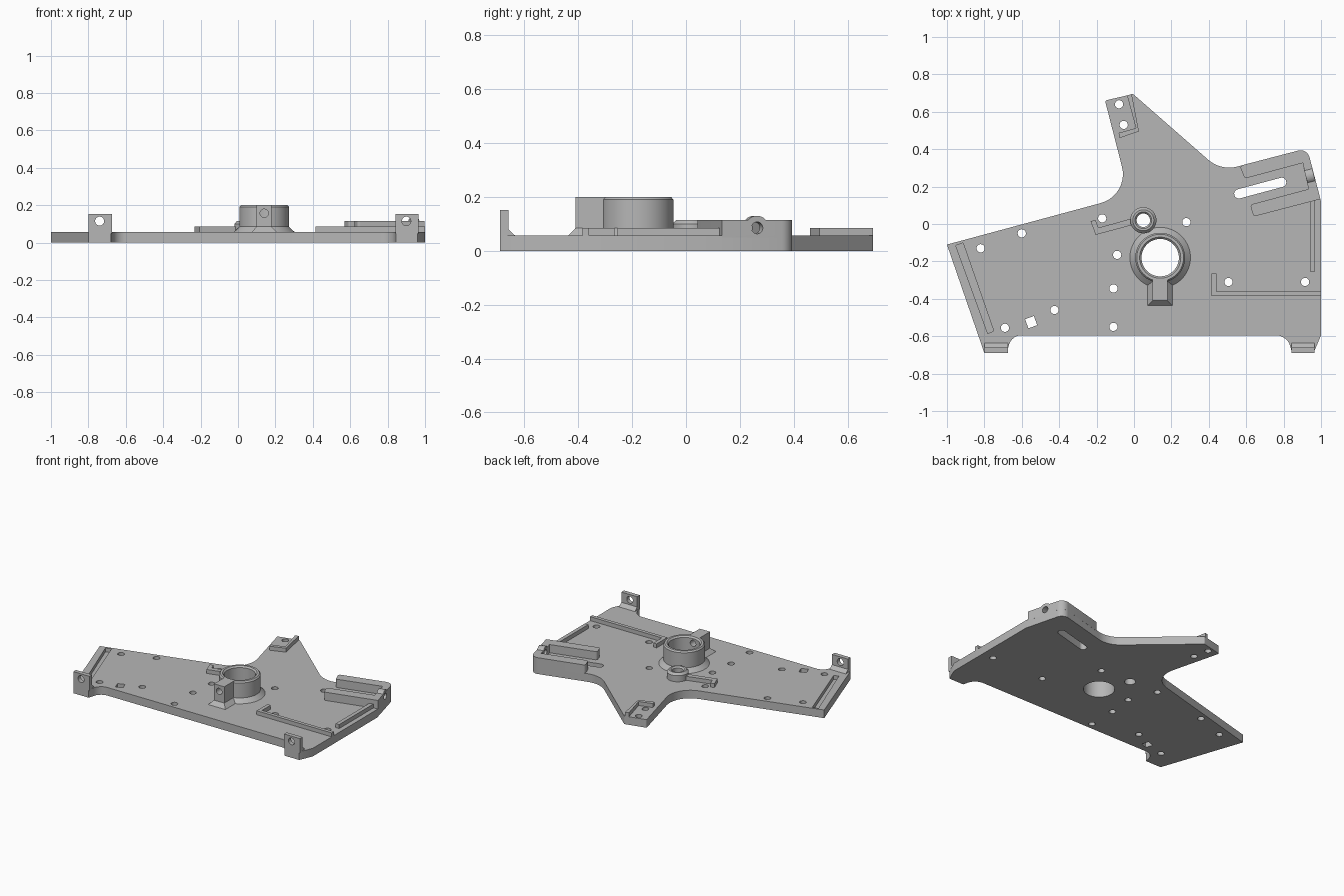
import bpy, bmesh, math
from mathutils import Vector, Matrix

if "Cube" in bpy.data.objects:
    bpy.data.objects.remove(bpy.data.objects["Cube"])

GREY = (0.47, 0.47, 0.47, 1)
metal = bpy.data.materials.new("plain grey")
metal.use_nodes = True
metal.diffuse_color = GREY
metal.node_tree.nodes["Principled BSDF"].inputs["Base Color"].default_value = GREY

TOP = 0.057      # plate top
SINK = 0.05      # raised parts start slightly inside the plate
RAIL = 0.085     # low rail top
TILT = math.radians(15)


def add(name, bm):
    bmesh.ops.recalc_face_normals(bm, faces=bm.faces)
    mesh = bpy.data.meshes.new(name)
    bm.to_mesh(mesh)
    bm.free()
    mesh.materials.append(metal)
    obj = bpy.data.objects.new(name, mesh)
    bpy.context.scene.collection.objects.link(obj)
    return obj


def loft(name, lower, upper):
    """Solid between two matching loops of 3D points."""
    bm = bmesh.new()
    a = [bm.verts.new(p) for p in lower]
    b = [bm.verts.new(p) for p in upper]
    n = len(a)
    bm.faces.new(a)
    bm.faces.new(b)
    for i in range(n):
        j = (i + 1) % n
        bm.faces.new((a[i], a[j], b[j], b[i]))
    return add(name, bm)


def prism(name, pts, z0, z1):
    return loft(name, [(*p[:2], z0) for p in pts], [(*p[:2], z1) for p in pts])


def rounded(corners, steps=10):
    """Outline from (x, y, radius) corners, with arcs at non-zero radii."""
    out = []
    n = len(corners)
    for i, (x, y, r) in enumerate(corners):
        p = Vector((x, y))
        if not r:
            out.append((x, y))
            continue
        a = (Vector(corners[i - 1][:2]) - p).normalized()
        b = (Vector(corners[(i + 1) % n][:2]) - p).normalized()
        half = a.angle(b) / 2
        centre = p + (a + b).normalized() * r / math.sin(half)
        start = p + a * r / math.tan(half) - centre
        end = p + b * r / math.tan(half) - centre
        sweep = start.angle_signed(end)
        for k in range(steps + 1):
            q = centre + Matrix.Rotation(-sweep * k / steps, 2) @ start
            out.append((q.x, q.y))
    return out


def rod(name, centre, radius, length, axis=(0, 0, 1), sides=32):
    bm = bmesh.new()
    turn = Vector((0, 0, 1)).rotation_difference(Vector(axis)).to_matrix().to_4x4()
    bmesh.ops.create_cone(bm, cap_ends=True, segments=sides, radius1=radius, radius2=radius,
                          depth=length, matrix=Matrix.Translation(centre) @ turn)
    return add(name, bm)


def ring(name, x, y, profile, sides=64):
    """Closed (radius, height) profile turned about a vertical axis."""
    bm = bmesh.new()
    loops = []
    for k in range(sides):
        t = math.tau * k / sides
        loops.append([bm.verts.new((x + r * math.cos(t), y + r * math.sin(t), z)) for r, z in profile])
    n = len(profile)
    for k in range(sides):
        a, b = loops[k], loops[(k + 1) % sides]
        for i in range(n):
            j = (i + 1) % n
            bm.faces.new((a[i], a[j], b[j], b[i]))
    return add(name, bm)


def cut(obj, cutters):
    """Subtract the cutters and bake the result."""
    for c in cutters:
        c.hide_render = True
        m = obj.modifiers.new("cut", "BOOLEAN")
        m.operation, m.solver, m.object = "DIFFERENCE", "EXACT", c
    bpy.context.view_layer.update()
    graph = bpy.context.evaluated_depsgraph_get()
    mesh = bpy.data.meshes.new_from_object(obj.evaluated_get(graph))
    obj.modifiers.clear()
    obj.data = mesh
    for c in cutters:
        bpy.data.objects.remove(c)


# Base plate
plate = prism("base_plate", rounded([
    (-1, -.11, 0), (-.8, -.69, 0), (-.68, -.69, 0), (-.655, -.595, .07), (.82, -.595, .08),
    (.845, -.69, 0), (.96, -.69, 0), (1, -.595, 0), (1, .12, 0), (.926, .405, .05),
    (.465, .284, .17), (-.005, .695, .01), (-.155, .66, .01), (-.025, .153, .16)]), 0, TOP)

# Plate holes, slot, square hole and groove
HUB = (.14, -.18)
BOSS = (.05, .02)
holes = [(-.17, .03), (-.09, -.165), (-.11, -.345), (-.11, -.55), (-.425, -.46), (-.69, -.555),
         (-.82, -.13), (-.6, -.05), (.28, .01), (.505, -.31), (.915, -.31), (-.08, .64), (-.055, .53)]
cutters = [rod("hole_cutter", (x, y, 0), .022, .3, sides=24) for x, y in holes]
cutters += [rod("hub_cutter", (*HUB, 0), .1, .3, sides=64), rod("boss_cutter", (*BOSS, 0), .036, .3)]


def box_at(name, x, y, w, d, angle, z0, z1, r=0):
    pts = rounded([(-w, -d, r), (w, -d, r), (w, d, r), (-w, d, r)])
    turn = Matrix.Rotation(angle, 2)
    return prism(name, [tuple(turn @ Vector(p) + Vector((x, y))) for p in pts], z0, z1)


cutters.append(box_at("slot_cutter", .675, .192, .143, .025, TILT, -.1, .2, .024))
cutters.append(box_at("square_cutter", -.55, -.525, .025, .026, math.radians(20), -.1, .2))
cutters.append(prism("groove_cutter", [(-.953, -.115), (-.914, -.101), (-.75, -.572), (-.782, -.585)],
                     .03, .2))
cut(plate, cutters)

# Upright tabs with cross holes
for name, x0, x1, hx in (("right_tab", -.8, -.675, -.74), ("left_tab", .843, .966, .9)):
    side = [(-.69, SINK), (-.69, .152), (-.66, .152), (-.66, .08), (-.635, TOP), (-.635, SINK)]
    tab = loft(name, [(x0, y, z) for y, z in side], [(x1, y, z) for y, z in side])
    cut(tab, [rod("tab_cutter", (hx, -.68, .115), .024, .2, (0, 1, 0))])

# Central hub collar with flared foot
hub = ring("hub_collar", *HUB, [(.1, SINK), (.162, SINK), (.162, TOP), (.133, RAIL), (.133, .19),
                                (.125, .2), (.11, .2), (.1, .19)])
# Clamp ear and its flared foot
ear = prism("hub_ear", [(.1, -.41), (.18, -.41), (.18, -.3), (.1, -.3)], SINK, .2)
loft("ear_foot", [(.073, -.437, TOP), (.207, -.437, TOP), (.207, -.3, TOP), (.073, -.3, TOP)],
     [(.1, -.41, RAIL), (.18, -.41, RAIL), (.18, -.3, RAIL), (.1, -.3, RAIL)])
for part in (hub, ear):
    cut(part, [rod("screw_cutter", (HUB[0], -.36, .157), .022, .2, (0, 1, 0))])

# Small boss behind the hub
ring("small_boss", *BOSS, [(.036, SINK), (.07, SINK), (.07, .1), (.056, .115), (.045, .115), (.036, .105)], 48)

# Low locating rails
rails = {
    "front_rail": [(.415, -.265), (.415, -.385), (1, -.385), (1, -.36), (.44, -.36), (.44, -.265)],
    "side_rail": [(.94, -.255), (.967, -.255), (.967, .13), (.94, .13)],
    "middle_rail": [(-.232, .015), (-.205, -.058), (.0, -.003), (-.01, .03), (-.19, -.02), (-.206, .022)],
    "back_rail": [(-.037, .688), (-.012, .694), (.026, .495), (-.076, .46), (-.082, .487), (.01, .513)],
}
for name, pts in rails.items():
    prism(name, pts, SINK, RAIL)

# Forked clamp block with a rounded, bored end wall
fork = prism("clamp_block", rounded([
    (.565, .311, .015), (.592, .243, .015), (.902, .326, 0), (.933, .187, 0), (.62, .103, .015),
    (.64, .04, .015), (.997, .133, 0), (.926, .405, .05)]), SINK, .115)
along = (math.cos(TILT), math.sin(TILT), 0)
bump = rod("clamp_bump", (.94, .258, .085), .045, .044, along)
for part in (fork, bump):
    cut(part, [rod("bore_cutter", (.94, .258, .085), .022, .2, along)])

# Smooth round walls, keep edges crisp
bpy.ops.object.select_all(action="DESELECT")
for obj in bpy.context.scene.objects:
    if obj.type == "MESH":
        obj.select_set(True)
        bpy.context.view_layer.objects.active = obj
bpy.ops.object.shade_smooth_by_angle(angle=math.radians(30))
